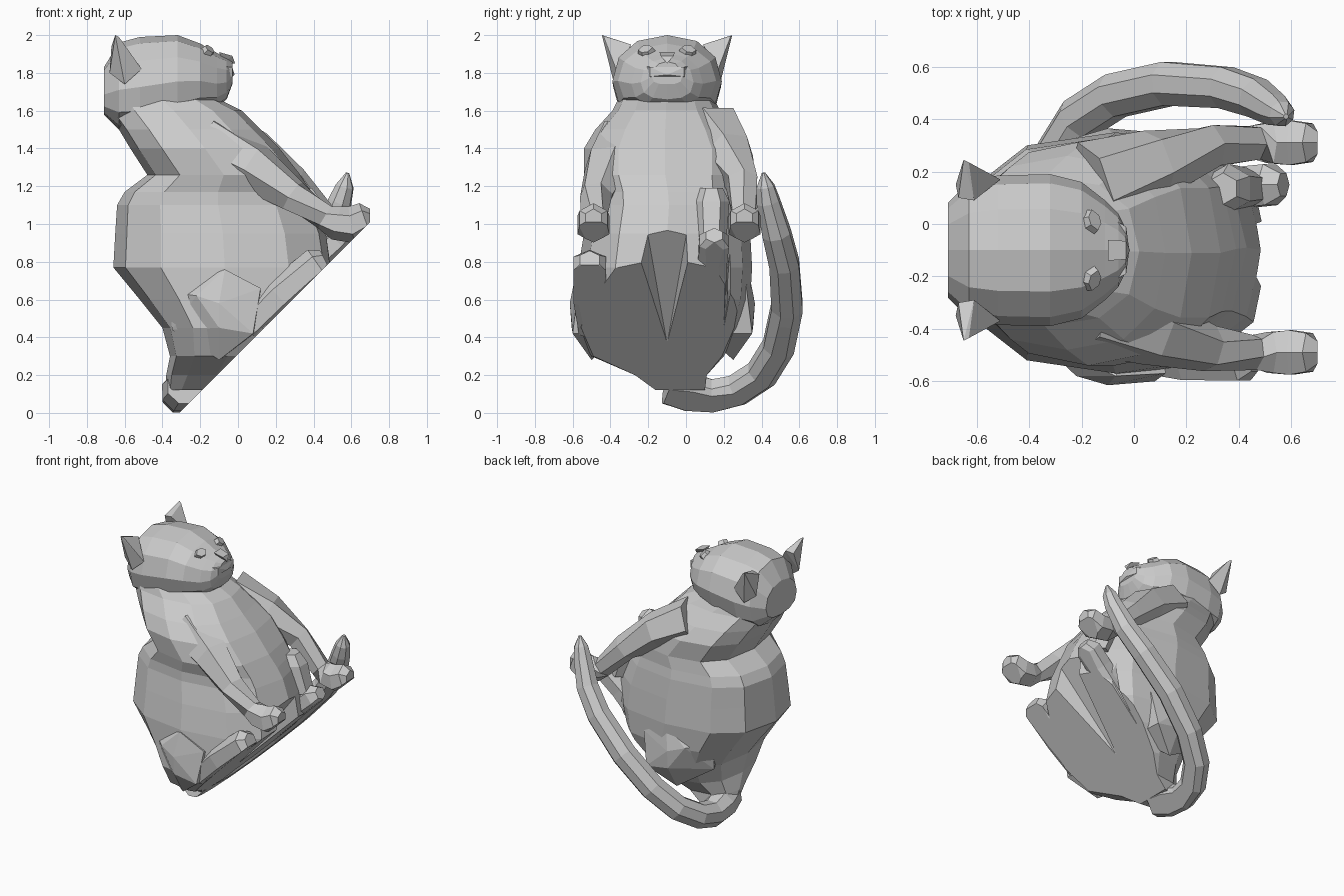
import bpy, bmesh, math
from mathutils import Vector

if "Cube" in bpy.data.objects:
    bpy.data.objects.remove(bpy.data.objects["Cube"])

MID = -0.1                                  # symmetry plane of the cat (y)
PLANE_CO, PLANE_NO = Vector((0, 0, 0.31)), Vector((1, 0, -1)).normalized()

grey = bpy.data.materials.new("plain grey")
grey.diffuse_color = (0.6, 0.6, 0.6, 1)
grey.use_nodes = True
grey.node_tree.nodes["Principled BSDF"].inputs["Base Color"].default_value = grey.diffuse_color


def finish(bm, name, clip=False):
    """Optionally cut flat along the sloping underside, then make the object."""
    if clip:
        geom = bm.verts[:] + bm.edges[:] + bm.faces[:]
        bmesh.ops.bisect_plane(bm, geom=geom, plane_co=PLANE_CO,
                               plane_no=PLANE_NO, clear_outer=True)
        edges = [e for e in bm.edges if e.is_boundary]
        if edges:
            bmesh.ops.holes_fill(bm, edges=edges, sides=0)
    bmesh.ops.recalc_face_normals(bm, faces=bm.faces[:])
    me = bpy.data.meshes.new(name)
    bm.to_mesh(me)
    bm.free()
    ob = bpy.data.objects.new(name, me)
    bpy.context.collection.objects.link(ob)
    me.materials.append(grey)
    return ob


def loft(name, rings, clip=False):
    bm = bmesh.new()
    vs = [[bm.verts.new(p) for p in r] for r in rings]
    n = len(vs[0])
    for a, b in zip(vs, vs[1:]):
        for i in range(n):
            j = (i + 1) % n
            bm.faces.new((a[i], a[j], b[j], b[i]))
    bm.faces.new(vs[0])
    bm.faces.new(vs[-1])
    return finish(bm, name, clip)


def hull(name, pts, clip=False):
    bm = bmesh.new()
    for p in pts:
        bm.verts.new(p)
    res = bmesh.ops.convex_hull(bm, input=bm.verts[:])
    inside = [v for v in res["geom_interior"] if isinstance(v, bmesh.types.BMVert)]
    bmesh.ops.delete(bm, geom=inside, context='VERTS')
    return finish(bm, name, clip)


def oval(n, power, turn=0.0):
    """Unit superellipse points."""
    out = []
    for i in range(n):
        a = 2 * math.pi * (i + turn) / n
        c, s = math.cos(a), math.sin(a)
        out.append((math.copysign(abs(c) ** power, c), math.copysign(abs(s) ** power, s)))
    return out


def tube(name, path, n=6, flat=1.0):
    """Faceted limb through (x, y, z, radius) points, flat on the underside."""
    pts = [Vector(p[:3]) for p in path]
    rings = []
    for i, p in enumerate(pts):
        d = (pts[min(i + 1, len(pts) - 1)] - pts[max(i - 1, 0)]).normalized()
        side = d.cross(PLANE_NO).normalized()
        up = side.cross(d)
        r = path[i][3]
        rings.append([p + side * c * r + up * s * r * flat for c, s in oval(n, 1, 0.5)])
    return loft(name, rings, True)


# Body: horizontal rings (z, x min, x max, y min, y max)
body_rings = [
    (0.12, -0.38, 0.00, -0.16, 0.10),
    (0.20, -0.38, 0.15, -0.27, 0.11),
    (0.30, -0.36, 0.25, -0.50, 0.20),
    (0.45, -0.40, 0.36, -0.59, 0.29),
    (0.60, -0.52, 0.46, -0.58, 0.34),
    (0.77, -0.66, 0.52, -0.57, 0.35),
    (0.95, -0.65, 0.49, -0.54, 0.34),
    (1.10, -0.64, 0.43, -0.51, 0.33),
    (1.17, -0.60, 0.39, -0.51, 0.32),
    (1.26, -0.48, 0.33, -0.54, 0.32),
    (1.40, -0.57, 0.22, -0.54, 0.32),
    (1.50, -0.63, 0.12, -0.48, 0.26),
    (1.60, -0.70, 0.02, -0.39, 0.18),
    (1.66, -0.71, -0.10, -0.36, 0.15),
]
rings = []
for z, x0, x1, y0, y1 in body_rings:
    rings.append([((x0 + x1) / 2 + c * (x1 - x0) / 2, (y0 + y1) / 2 + s * (y1 - y0) / 2, z)
                  for c, s in oval(12, 0.8)])
body = loft("body", rings, True)

# Hollows under the belly, either side of the far hind leg
for name, pts in (
        ("belly_hollow_cutter", [(0.06, -0.1, 0.365), (0.75, -0.36, 0.85), (0.75, 0.08, 0.85),
                                 (0.50, -0.21, 0.99), (0.50, 0.01, 0.99)]),
        ("side_hollow_cutter", [(0.14, 0.2, 0.445), (0.6, 0.20, 0.8), (0.6, 0.29, 0.8),
                                (0.40, 0.24, 0.95)])):
    cutter = hull(name, pts)
    cutter.hide_render = True
    cutter.display_type = 'WIRE'
    cutter.hide_set(True)
    mod = body.modifiers.new(name, 'BOOLEAN')
    mod.operation, mod.object, mod.solver = 'DIFFERENCE', cutter, 'EXACT'

# Haunches: faceted thighs on both sides
thigh = [(-0.36, -0.45, 0.64), (-0.35, -0.42, 0.44), (-0.22, -0.58, 0.62), (-0.10, -0.615, 0.58),
         (-0.07, -0.58, 0.76), (0.12, -0.57, 0.66), (-0.10, -0.50, 0.28), (0.08, -0.60, 0.42),
         (-0.10, -0.605, 0.45), (-0.3, -0.3, 0.5), (0.1, -0.3, 0.6), (0.1, -0.35, 0.42)]
hull("haunch_near", thigh, True)
hull("haunch_far", [(x, -0.25 - y, z) for x, y, z in thigh], True)

# Front legs with paws
front = [(-0.16, -0.33, 1.41, 0.17), (0.08, -0.41, 1.30, 0.135), (0.29, -0.475, 1.15, 0.09),
         (0.46, -0.49, 1.035, 0.07), (0.52, -0.49, 1.005, 0.09), (0.60, -0.49, 0.995, 0.098),
         (0.67, -0.49, 1.03, 0.085), (0.70, -0.49, 1.03, 0.05)]
tube("front_leg_near", front)
tube("front_leg_far", [(x, 2 * MID + 0.02 - y, z + (0.07 if x < 0.4 else 0), r)
                       for x, y, z, r in front])

# Hind feet and the raised far shin
tube("hind_foot_near", [(0.05, -0.48, 0.45, 0.10), (0.22, -0.50, 0.62, 0.11),
                        (0.36, -0.51, 0.74, 0.10), (0.42, -0.51, 0.79, 0.10),
                        (0.46, -0.51, 0.81, 0.06)], 6, 0.9)
tube("hind_foot_far", [(0.05, 0.16, 0.47, 0.11), (0.28, 0.13, 0.68, 0.10),
                       (0.42, 0.14, 0.82, 0.09), (0.52, 0.15, 0.91, 0.09),
                       (0.57, 0.15, 0.94, 0.05)], 6, 0.9)
hull("hind_shin_far", [(x + c * r, 0.135 + s * r, z)
                       for x, z, r in ((0.34, 1.19, 0.06), (0.36, 1.12, 0.095), (0.43, 0.93, 0.08))
                       for c, s in oval(6, 1, 0.5)], True)

# Tail curling along the side
tube("tail", [(-0.28, -0.10, 0.14, 0.10), (-0.30, 0.02, 0.11, 0.11), (-0.31, 0.14, 0.09, 0.095),
              (-0.29, 0.27, 0.12, 0.09), (-0.21, 0.40, 0.205, 0.09), (-0.07, 0.49, 0.35, 0.09),
              (0.13, 0.535, 0.56, 0.09), (0.35, 0.52, 0.79, 0.085), (0.47, 0.48, 0.95, 0.08),
              (0.54, 0.435, 1.12, 0.065), (0.565, 0.42, 1.20, 0.05), (0.58, 0.41, 1.27, 0.01)], 8)

# Head: upright rings (x, z min, z max, half width)
rings = []
for x, z0, z1, w in [(-0.71, 1.58, 1.83, 0.18), (-0.63, 1.50, 1.96, 0.26), (-0.52, 1.50, 1.99, 0.285),
                     (-0.32, 1.55, 2.00, 0.29), (-0.20, 1.60, 1.955, 0.26), (-0.11, 1.62, 1.905, 0.19),
                     (-0.06, 1.66, 1.88, 0.14), (-0.03, 1.74, 1.86, 0.08)]:
    rings.append([(x, MID + c * w, (z0 + z1) / 2 + s * (z1 - z0) / 2 - 0.02 * (1 - s * s))
                  for c, s in oval(12, 0.88)])
loft("head", rings)

# Muzzle and nose
hull("muzzle", [(-0.12, MID + s * 0.14, z) for s in (-1, 1) for z in (1.76, 1.84)] +
     [(-0.03, MID + s * 0.09, z) for s in (-1, 1) for z in (1.78, 1.83)] + [(-0.018, MID, 1.79)])
hull("nose", [(-0.10, MID - 0.04, 1.91), (-0.10, MID + 0.04, 1.91), (-0.03, MID - 0.035, 1.89),
              (-0.03, MID + 0.035, 1.89), (-0.015, MID, 1.85), (-0.08, MID, 1.85)])

# Ears and almond eyes on both sides
for name, s in (("near", -1), ("far", 1)):
    hull("ear_" + name, [(-0.68, MID + s * 0.25, 1.80), (-0.67, MID + s * 0.20, 1.94),
                         (-0.61, MID + s * 0.19, 1.95), (-0.51, MID + s * 0.27, 1.82),
                         (-0.60, MID + s * 0.28, 1.74), (-0.65, MID + s * 0.345, 2.0),
                         (-0.63, MID + s * 0.335, 1.99)])
    n = Vector((0.62, s * 0.3, 0.72)).normalized()
    across = Vector((0.25, -s, 0.1))
    across = (across - n * across.dot(n)).normalized()
    up = n.cross(across)
    c = Vector((-0.16, MID + s * 0.11, 1.915))
    hull("eye_" + name, [c + across * a * 0.055 + up * b * 0.036 + n * h
                         for h, k in ((-0.03, 1), (0.018, 0.75))
                         for a, b in ((k, 0), (0.4 * k, k), (-0.4 * k, k),
                                      (-k, 0), (-0.4 * k, -k), (0.4 * k, -k))])
